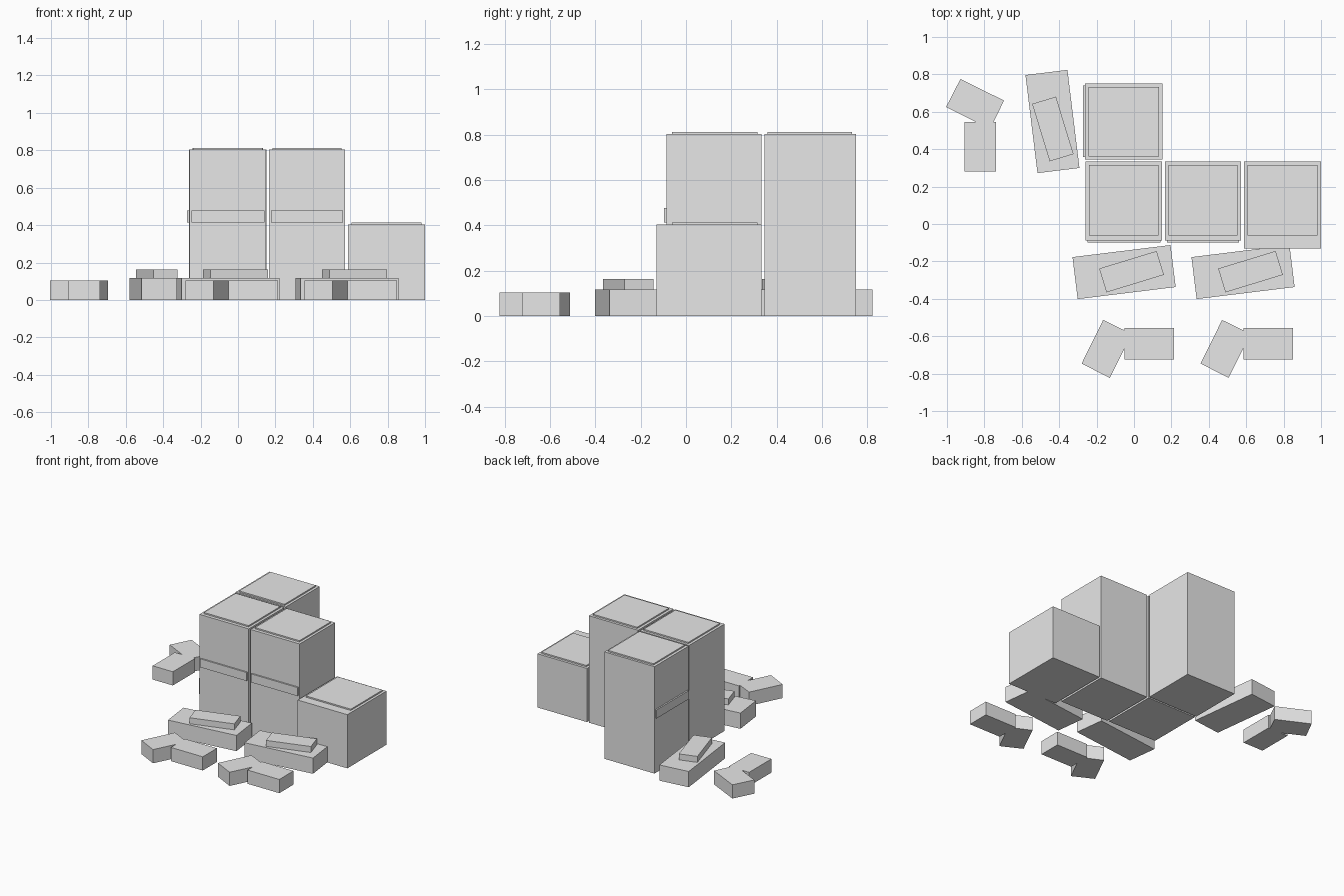
import bpy, bmesh
from math import radians, cos, sin
from mathutils import Matrix, Vector

if "Cube" in bpy.data.objects:
    bpy.data.objects.remove(bpy.data.objects["Cube"])

grey = bpy.data.materials.new("plain_grey")
grey.diffuse_color = (0.8, 0.8, 0.8, 1)
grey.use_nodes = True
grey.node_tree.nodes["Principled BSDF"].inputs["Base Color"].default_value = grey.diffuse_color


def prism(name, outline, z0, z1, loc=(0, 0), angle=0):
    """Extrude a flat outline (counter-clockwise) from z0 to z1."""
    bm = bmesh.new()
    face = bm.faces.new([bm.verts.new((x, y, z0)) for x, y in outline])
    new = bmesh.ops.extrude_face_region(bm, geom=[face])["geom"]
    top = [v for v in new if isinstance(v, bmesh.types.BMVert)]
    bmesh.ops.translate(bm, verts=top, vec=(0, 0, z1 - z0))
    bm.transform(Matrix.Translation((loc[0], loc[1], 0)) @ Matrix.Rotation(radians(angle), 4, 'Z'))
    bmesh.ops.recalc_face_normals(bm, faces=bm.faces)
    mesh = bpy.data.meshes.new(name)
    bm.to_mesh(mesh)
    bm.free()
    mesh.materials.append(grey)
    ob = bpy.data.objects.new(name, mesh)
    bpy.context.collection.objects.link(ob)
    return ob


def rect(x0, x1, y0, y1):
    return [(x0, y0), (x1, y0), (x1, y1), (x0, y1)]


def slab(name, cx, cy, length, width, z0, z1, angle):
    l, w = length / 2, width / 2
    return prism(name, rect(-l, l, -w, w), z0, z1, (cx, cy), angle)


# Blocks with a thin raised lid: name, x0, x1, y0, y1, height, lid y0, lid y1
blocks = [
    ("front_left", -0.26, 0.15, -0.087, 0.334, 0.803, -0.062, 0.315),
    ("front_middle", 0.165, 0.573, -0.087, 0.334, 0.803, -0.062, 0.315),
    ("front_right", 0.588, 1.0, -0.131, 0.334, 0.403, -0.062, 0.315),
    ("back_left", -0.263, 0.153, 0.346, 0.75, 0.803, 0.36, 0.733),
]
for name, x0, x1, y0, y1, h, ly0, ly1 in blocks:
    prism(name + "_block", rect(x0, x1, y0, y1), 0, h)
    prism(name + "_lid", rect(x0 + 0.02, x1 - 0.019, ly0, ly1), h, h + 0.01)

# Raised bands on the tall blocks
prism("front_left_band", rect(-0.249, 0.141, -0.098, -0.087), 0.413, 0.477)
prism("front_middle_band", rect(0.176, 0.562, -0.098, -0.087), 0.413, 0.477)
prism("back_left_band", rect(-0.274, -0.263, 0.358, 0.74), 0.413, 0.477)

# Low slabs, each with a small twisted block on top
for i, (x, y, turn) in enumerate([(-0.053, -0.257, 0), (0.583, -0.257, 0), (-0.436, 0.548, -90)], 1):
    off = Matrix.Rotation(radians(turn), 2) @ Vector((0.04, 0.002))
    slab(f"low_slab_{i}", x, y, 0.528, 0.226, 0, 0.118, 7 + turn)
    slab(f"slab_top_{i}", x + off.x, y + off.y, 0.321, 0.133, 0.118, 0.163, 17 + turn)

# Bent pieces: a straight arm joined to a tilted head
bent = [(-0.132, 0.084), (-0.132, 0.071), (-0.247, 0.127), (-0.362, -0.106), (-0.212, -0.183),
        (-0.132, -0.023), (-0.132, -0.084), (0.132, -0.084), (0.132, 0.084)]
for i, (x, y, turn) in enumerate([(0.082, -0.64, 0), (0.718, -0.64, 0), (-0.822, 0.413, -90)], 1):
    prism(f"bent_piece_{i}", bent, 0, 0.103, (x, y), turn)
